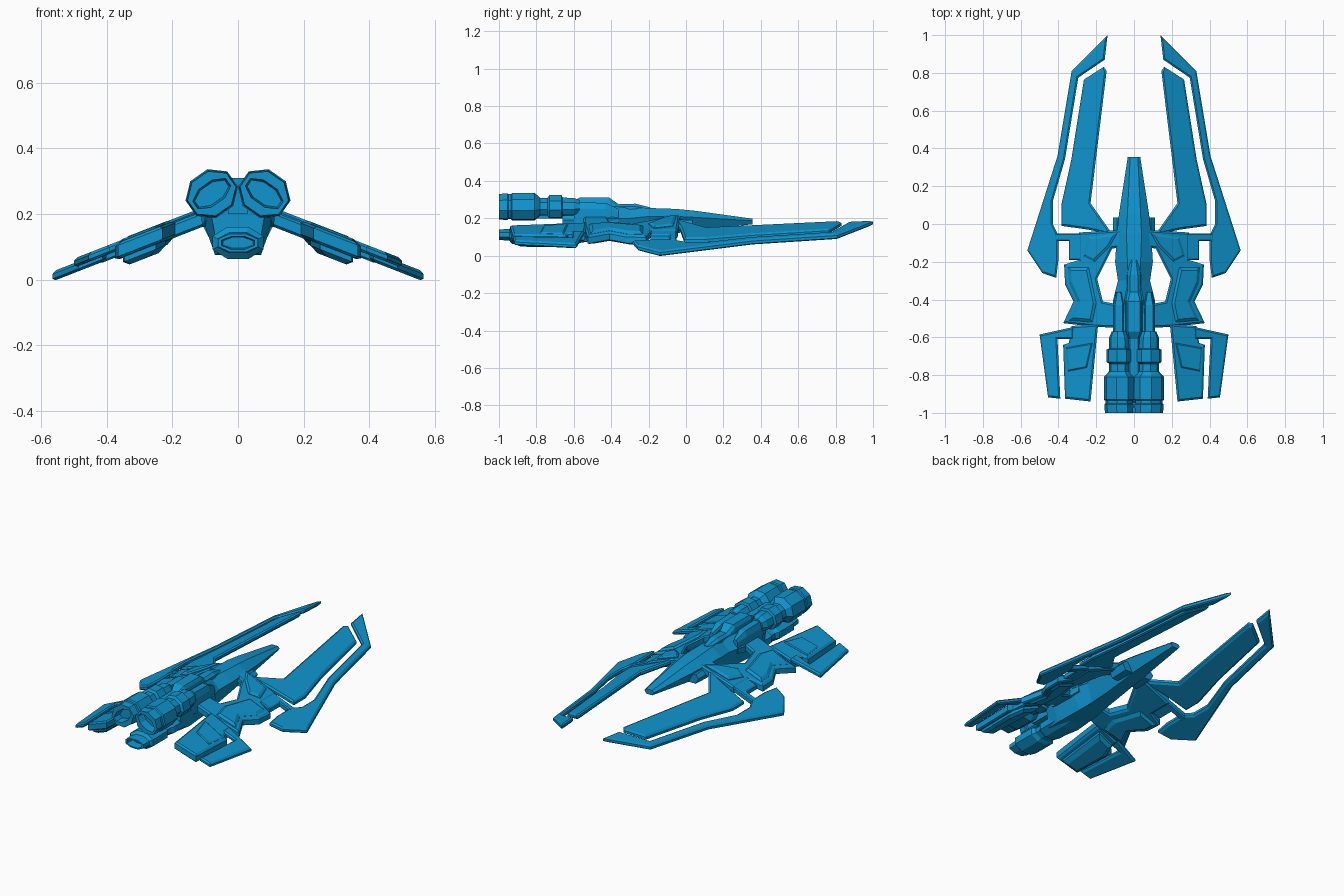
import bpy, bmesh, math

blue = bpy.data.materials.new("hull blue")
blue.diffuse_color = (0.005, 0.30, 0.62, 1)


def finish(name, bm, mirror=False):
    bmesh.ops.recalc_face_normals(bm, faces=bm.faces[:])
    me = bpy.data.meshes.new(name)
    bm.to_mesh(me)
    bm.free()
    me.materials.append(blue)
    ob = bpy.data.objects.new(name, me)
    bpy.context.collection.objects.link(ob)
    if mirror:
        ob.modifiers.new("mirror", 'MIRROR').use_mirror_merge = False
    return ob


def loft(name, sections, mirror=False):
    """Skin a list of equal-length point rings and cap both ends."""
    bm = bmesh.new()
    rings = [[bm.verts.new(p) for p in s] for s in sections]
    n = len(rings[0])
    for a, b in zip(rings, rings[1:]):
        for i in range(n):
            j = (i + 1) % n
            bm.faces.new((a[i], a[j], b[j], b[i]))
    bm.faces.new(rings[0])
    bm.faces.new(rings[-1])
    return finish(name, bm, mirror)


def hull(name, rows, mirror=False, cx=0):
    """Six-sided body; rows are y, top / mid / bottom half width, top / mid / bottom z."""
    loft(name, [[(cx - a, y, zt), (cx + a, y, zt), (cx + b, y, zm),
                 (cx + c, y, zb), (cx - c, y, zb), (cx - b, y, zm)]
                for y, a, b, c, zt, zm, zb in rows], mirror)


def tube(name, cx, cz, rows, tilt=0, mirror=False, n=8):
    """Faceted tube along y; rows are y, long radius, short radius."""
    out = []
    for y, ra, rb in rows:
        ring = []
        for i in range(n):
            t = 2 * math.pi * (i + 0.5) / n
            u, v = ra * math.cos(t), rb * math.sin(t)
            ring.append((cx + u * math.cos(tilt) - v * math.sin(tilt), y,
                         cz + u * math.sin(tilt) + v * math.cos(tilt)))
        out.append(ring)
    loft(name, out, mirror)


def plate(name, pts, top, bottom, inset=0.01, bevel=0.008):
    """Bevelled panel from a plan outline, laid on the drooping wing plane."""
    bm = bmesh.new()
    lo = [bm.verts.new((x, y, bottom + bevel)) for x, y in pts]
    hi = [bm.verts.new((x, y, top - bevel)) for x, y in pts]
    f1, f2 = bm.faces.new(lo), bm.faces.new(hi)
    for i in range(len(pts)):
        j = (i + 1) % len(pts)
        bm.faces.new((lo[i], lo[j], hi[j], hi[i]))
    bmesh.ops.recalc_face_normals(bm, faces=bm.faces[:])
    bmesh.ops.inset_individual(bm, faces=[f1, f2], thickness=inset, depth=bevel,
                               use_even_offset=True)
    for v in bm.verts:
        v.co.z += 0.225 - 0.39 * v.co.x
    finish(name, bm, True)


# fuselage and nose
hull("fuselage", [
    (0.355, 0.02, 0.033, 0.02, 0.198, 0.187, 0.168),
    (0.05, 0.035, 0.08, 0.04, 0.24, 0.205, 0.135),
    (-0.05, 0.04, 0.09, 0.04, 0.25, 0.21, 0.12),
    (-0.2, 0.035, 0.1, 0.045, 0.255, 0.21, 0.1),
    (-0.3, 0.03, 0.085, 0.05, 0.255, 0.2, 0.09),
    (-0.4, 0.05, 0.11, 0.06, 0.265, 0.2, 0.08),
    (-0.57, 0.06, 0.11, 0.07, 0.27, 0.19, 0.075),
    (-0.66, 0.05, 0.08, 0.06, 0.26, 0.19, 0.08)])
# dorsal spine and its flanking housings
hull("dorsal_spine", [
    (-0.19, 0.01, 0.02, 0.02, 0.258, 0.25, 0.23),
    (-0.27, 0.02, 0.035, 0.04, 0.278, 0.262, 0.23),
    (-0.36, 0.02, 0.035, 0.04, 0.275, 0.262, 0.23),
    (-0.41, 0.032, 0.042, 0.05, 0.31, 0.29, 0.23),
    (-0.57, 0.032, 0.042, 0.05, 0.31, 0.29, 0.23),
    (-0.61, 0.02, 0.03, 0.03, 0.285, 0.27, 0.2),
    (-0.84, 0.02, 0.03, 0.03, 0.285, 0.27, 0.2)])
hull("side_housing", [
    (-0.36, 0.008, 0.015, 0.02, 0.25, 0.235, 0.17),
    (-0.43, 0.02, 0.03, 0.03, 0.282, 0.25, 0.16),
    (-0.57, 0.02, 0.032, 0.03, 0.285, 0.25, 0.16),
    (-0.6, 0.015, 0.025, 0.02, 0.27, 0.24, 0.18)], True, 0.08)
hull("wing_root_box", [(0.035, 0.09, 0.11, 0.09, 0.19, 0.17, 0.135),
                       (-0.08, 0.09, 0.11, 0.09, 0.195, 0.17, 0.13)])

# paired upper engines, with recessed slanted openings
tube("upper_engine", 0.08, 0.262, [
    (-0.57, 0.04, 0.035), (-0.6, 0.054, 0.046), (-0.66, 0.056, 0.048),
    (-0.665, 0.07, 0.062), (-0.73, 0.07, 0.062), (-0.74, 0.055, 0.047),
    (-0.78, 0.055, 0.047), (-0.81, 0.084, 0.074), (-0.93, 0.084, 0.074),
    (-0.935, 0.076, 0.066), (-0.95, 0.076, 0.066), (-0.955, 0.082, 0.071),
    (-1.0, 0.078, 0.067), (-1.0, 0.066, 0.036), (-0.95, 0.06, 0.03)],
    math.radians(-35), True)
# lower engine
tube("lower_engine", 0, 0.112, [
    (-0.5, 0.06, 0.035), (-0.58, 0.08, 0.05), (-0.72, 0.08, 0.05),
    (-0.74, 0.068, 0.04), (-0.77, 0.068, 0.04), (-0.79, 0.084, 0.053),
    (-0.93, 0.084, 0.053), (-0.945, 0.068, 0.034), (-1.0, 0.066, 0.03),
    (-1.0, 0.054, 0.021), (-0.95, 0.05, 0.017)])

# long forward blades
plate("outer_blade", [
    (0.14, 1.0), (0.33, 0.81), (0.405, 0.36), (0.565, -0.14), (0.485, -0.26),
    (0.412, -0.285), (0.40, -0.19), (0.40, -0.06), (0.43, 0.0), (0.43, 0.12),
    (0.365, 0.345), (0.295, 0.775), (0.155, 0.87)], 0.02, -0.01, 0.009)
plate("inner_blade", [
    (0.16, 0.832), (0.265, 0.765), (0.332, 0.34), (0.385, 0.1), (0.385, -0.01),
    (0.24, -0.03), (0.11, -0.06), (0.23, 0.11), (0.145, 0.81)], 0.02, -0.01)
plate("blade_hinge", [
    (0.28, -0.05), (0.42, -0.05), (0.42, -0.09), (0.345, -0.09),
    (0.345, -0.19), (0.28, -0.19)], 0.022, -0.012, 0.006, 0.006)

# mid wing panel, with its roots
plate("mid_wing", [
    (0.05, -0.03), (0.29, -0.045), (0.29, -0.19), (0.37, -0.215), (0.365, -0.32),
    (0.32, -0.41), (0.375, -0.525), (0.2, -0.545), (0.06, -0.55), (0.06, -0.43),
    (0.165, -0.41), (0.195, -0.29), (0.115, -0.13), (0.05, -0.12)], 0.025, -0.022)
plate("wing_root_cover", [
    (0.09, -0.05), (0.24, -0.07), (0.27, -0.17), (0.21, -0.2), (0.13, -0.12)],
    0.037, 0.015, 0.012)
plate("mid_wing_cover", [
    (0.24, -0.23), (0.35, -0.23), (0.345, -0.31), (0.3, -0.41), (0.345, -0.51),
    (0.22, -0.52), (0.2, -0.42)], 0.038, -0.035, 0.015, 0.012)

# rear wing panel, with its belly and outer fin
plate("rear_wing", [
    (0.19, -0.53), (0.33, -0.54), (0.345, -0.63), (0.375, -0.64), (0.365, -0.925),
    (0.23, -0.94)], 0.03, -0.02)
plate("rear_wing_belly", [
    (0.22, -0.56), (0.32, -0.57), (0.35, -0.66), (0.345, -0.9), (0.25, -0.91)],
    0.0, -0.05, 0.02, 0.015)
plate("rear_wing_cover", [
    (0.22, -0.63), (0.36, -0.655), (0.35, -0.78), (0.25, -0.76)], 0.036, 0.02, 0.006, 0.005)
plate("rear_fin", [
    (0.32, -0.545), (0.5, -0.585), (0.455, -0.918), (0.39, -0.925), (0.405, -0.61),
    (0.32, -0.61)], 0.034, 0.006, 0.009)
